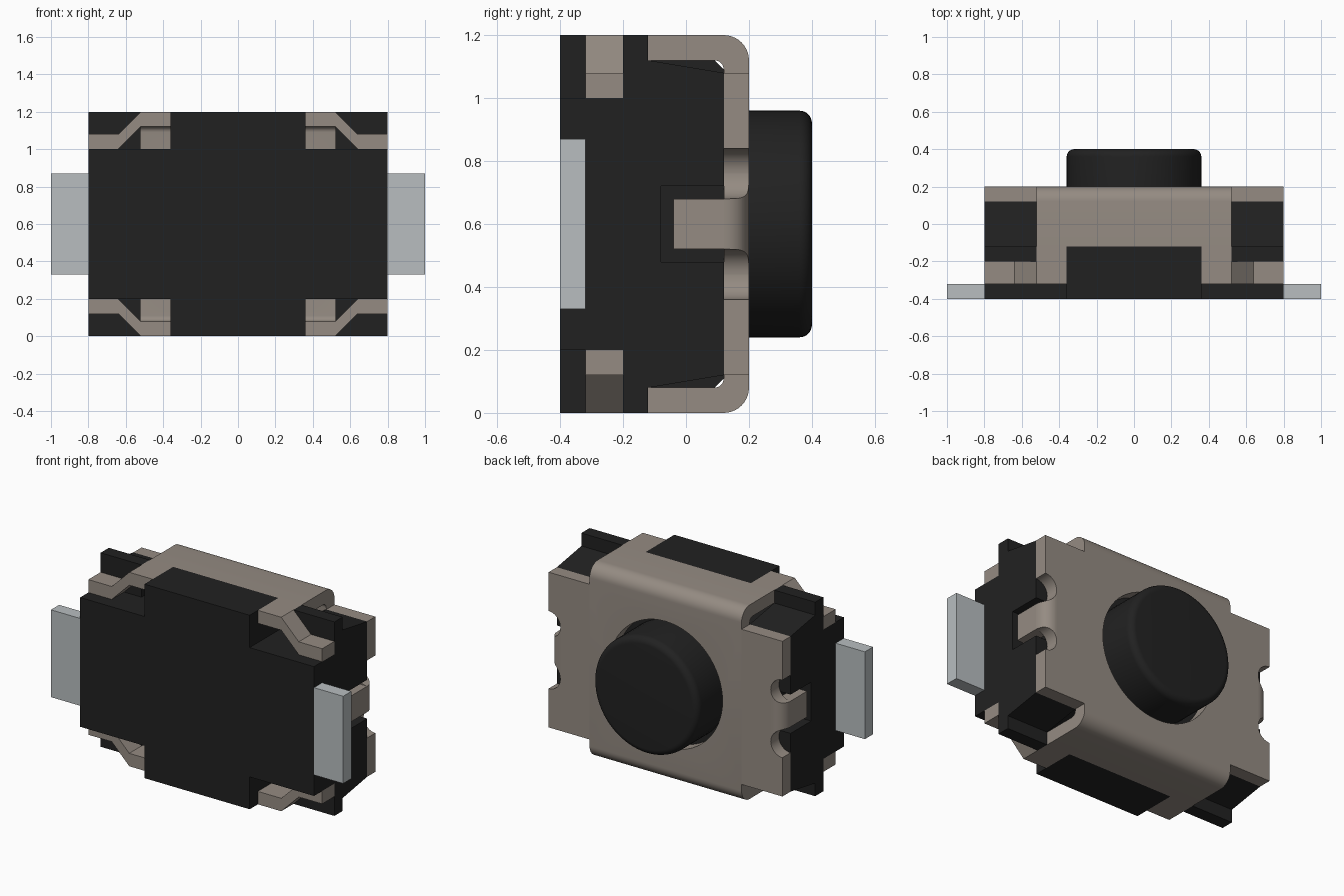
import bpy, bmesh, math
from mathutils import Vector

if "Cube" in bpy.data.objects:
    bpy.data.objects.remove(bpy.data.objects["Cube"], do_unlink=True)

MID = 0.6  # height of the centre line; all z values below are relative to it


def material(name, rgb):
    m = bpy.data.materials.new(name)
    m.use_nodes = True
    m.diffuse_color = (*rgb, 1)
    bsdf = next(n for n in m.node_tree.nodes if n.type == 'BSDF_PRINCIPLED')
    bsdf.inputs["Base Color"].default_value = (*rgb, 1)
    return m


black = material("black_plastic", (0.0155, 0.0155, 0.0155))
steel = material("warm_grey_metal", (0.30, 0.26, 0.225))
tin = material("pale_lead_metal", (0.48, 0.515, 0.53))


def arc(cx, cy, r, a0, a1, n=10):
    """Points on an arc, angles in degrees."""
    return [(cx + r * math.cos(math.radians(a0 + (a1 - a0) * i / n)),
             cy + r * math.sin(math.radians(a0 + (a1 - a0) * i / n))) for i in range(n + 1)]


def finish(name, bm, mat):
    bmesh.ops.recalc_face_normals(bm, faces=bm.faces)
    me = bpy.data.meshes.new(name)
    bm.to_mesh(me)
    bm.free()
    me.materials.append(mat)
    ob = bpy.data.objects.new(name, me)
    bpy.context.collection.objects.link(ob)
    return ob


def smooth(ob):
    bpy.ops.object.select_all(action='DESELECT')
    ob.select_set(True)
    bpy.context.view_layer.objects.active = ob
    bpy.ops.object.shade_smooth_by_angle(angle=math.radians(35))


def prism(name, pts, axis, a, b, mat, sx=1, sz=1):
    """Extrude a profile along an axis; profile planes are x:(y,z)  y:(x,z)  z:(x,y)."""
    place = {'x': lambda p, t: (t, p[0], p[1]),
             'y': lambda p, t: (p[0], t, p[1]),
             'z': lambda p, t: (p[0], p[1], t)}[axis]
    bm = bmesh.new()
    rings = []
    for t in (a, b):
        ring = []
        for p in pts:
            x, y, z = place(p, t)
            ring.append(bm.verts.new((sx * x, y, MID + sz * z)))
        rings.append(ring)
        bm.faces.new(ring)
    n = len(pts)
    for i in range(n):
        j = (i + 1) % n
        bm.faces.new((rings[0][i], rings[0][j], rings[1][j], rings[1][i]))
    return finish(name, bm, mat)


def box(name, x, y, z, mat, sx=1, sz=1):
    return prism(name, [(x[0], z[0]), (x[1], z[0]), (x[1], z[1]), (x[0], z[1])],
                 'y', y[0], y[1], mat, sx, sz)


def cut(ob, cutters):
    """Subtract cutters and remove them."""
    bpy.context.view_layer.objects.active = ob
    for c in cutters:
        mod = ob.modifiers.new("cut", 'BOOLEAN')
        mod.operation = 'DIFFERENCE'
        mod.solver = 'EXACT'
        mod.object = c
        c.hide_render = True
        bpy.ops.object.modifier_apply(modifier=mod.name)
        bpy.data.objects.remove(c, do_unlink=True)


# Plastic body: full front layer, then a rear layer with a recess on each end
box("body_front", (-0.8, 0.8), (-0.4, -0.08), (-0.4, 0.4), black)
half = [(0.8, -0.4), (0.8, -0.12), (0.72, -0.12), (0.72, 0.12), (0.8, 0.12), (0.8, 0.4)]
prism("body_rear", half + [(-x, z) for x, z in reversed(half)], 'y', -0.08, 0.12, black)

# Metal cover: channel with rounded bends and a hole for the button
side = ([(-0.12, 0.52), (-0.12, 0.6)] + arc(0.12, 0.52, 0.08, 90, 0))
inner = arc(0.09, 0.49, 0.03, 0, 90, 6)
channel = (side + [(y, -z) for y, z in reversed(side)]
           + [(y, -z) for y, z in reversed(inner)] + inner)
cover = prism("cover_channel", channel, 'x', -0.52, 0.52, steel)
cut(cover, [prism("hole_cutter", arc(0, 0, 0.39, 0, 360, 64)[:-1], 'y', 0.0, 0.3, steel)])
smooth(cover)

for sx, xn in ((1, "left"), (-1, "right")):
    # Cover wing with notches either side of the bent tab
    edge = [(0.52, 0.48), (0.8, 0.48)] + arc(0.8, 0.16, 0.08, 90, 180)
    wing = prism("cover_wing_" + xn, edge + [(x, -z) for x, z in reversed(edge)],
                 'y', 0.12, 0.2, steel, sx)
    smooth(wing)
    bend = prism("tab_bend_" + xn, [(0.72, 0.12)] + arc(0.72, 0.12, 0.08, 0, 90),
                 'z', -0.16, 0.16, steel, sx)
    cut(bend, [prism("notch_cutter", arc(0.8, z, 0.08, 0, 360, 40)[:-1],
                     'y', 0.0, 0.3, steel, sx) for z in (-0.16, 0.16)])
    smooth(bend)
    box("tab_" + xn, (0.72, 0.8), (-0.04, 0.12), (-0.08, 0.08), steel, sx)

    # Solder lead
    box("lead_" + xn, (0.8, 1.0), (-0.4, -0.32), (-0.27, 0.27), tin, sx)

    for sz, zn in ((1, "top"), (-1, "bottom")):
        tag = zn + "_" + xn
        # Corner block with a raised lip and a sloping shoulder
        prism("corner_block_" + tag,
              [(-0.2, 0.4), (-0.2, 0.6), (-0.12, 0.6), (-0.12, 0.52), (0.12, 0.48), (0.12, 0.4)],
              'x', 0.52, 0.8, black, sx, sz)
        # Cranked clip leg and the strap joining it to the cover
        prism("clip_leg_" + tag,
              [(0.36, 0.52), (0.36, 0.6), (0.52, 0.6), (0.64, 0.48),
               (0.8, 0.48), (0.8, 0.4), (0.64, 0.4), (0.52, 0.52)],
              'y', -0.32, -0.2, steel, sx, sz)
        box("clip_strap_" + tag, (0.36, 0.52), (-0.2, -0.12), (0.52, 0.6), steel, sx, sz)

# Middle blocks of the body above and below the core
for sz, zn in ((1, "top"), (-1, "bottom")):
    prism("middle_block_" + zn,
          [(-0.4, 0.4), (-0.4, 0.6), (-0.12, 0.6), (-0.12, 0.52), (0.09, 0.52),
           (0.12, 0.49), (0.12, 0.4)], 'x', -0.36, 0.36, black, 1, sz)

# Round button with a softened rim, spun about the y axis
bm = bmesh.new()
outline = [(0, 0.12), (0.36, 0.12)] + arc(0.32, 0.36, 0.04, 0, 90, 8) + [(0, 0.4)]
vs = [bm.verts.new((r, y, MID)) for r, y in outline]
es = [bm.edges.new(p) for p in zip(vs, vs[1:])]
bmesh.ops.spin(bm, geom=vs + es, cent=Vector((0, 0, MID)), axis=Vector((0, 1, 0)),
               angle=math.tau, steps=64)
bmesh.ops.remove_doubles(bm, verts=bm.verts, dist=1e-5)
smooth(finish("button", bm, black))
